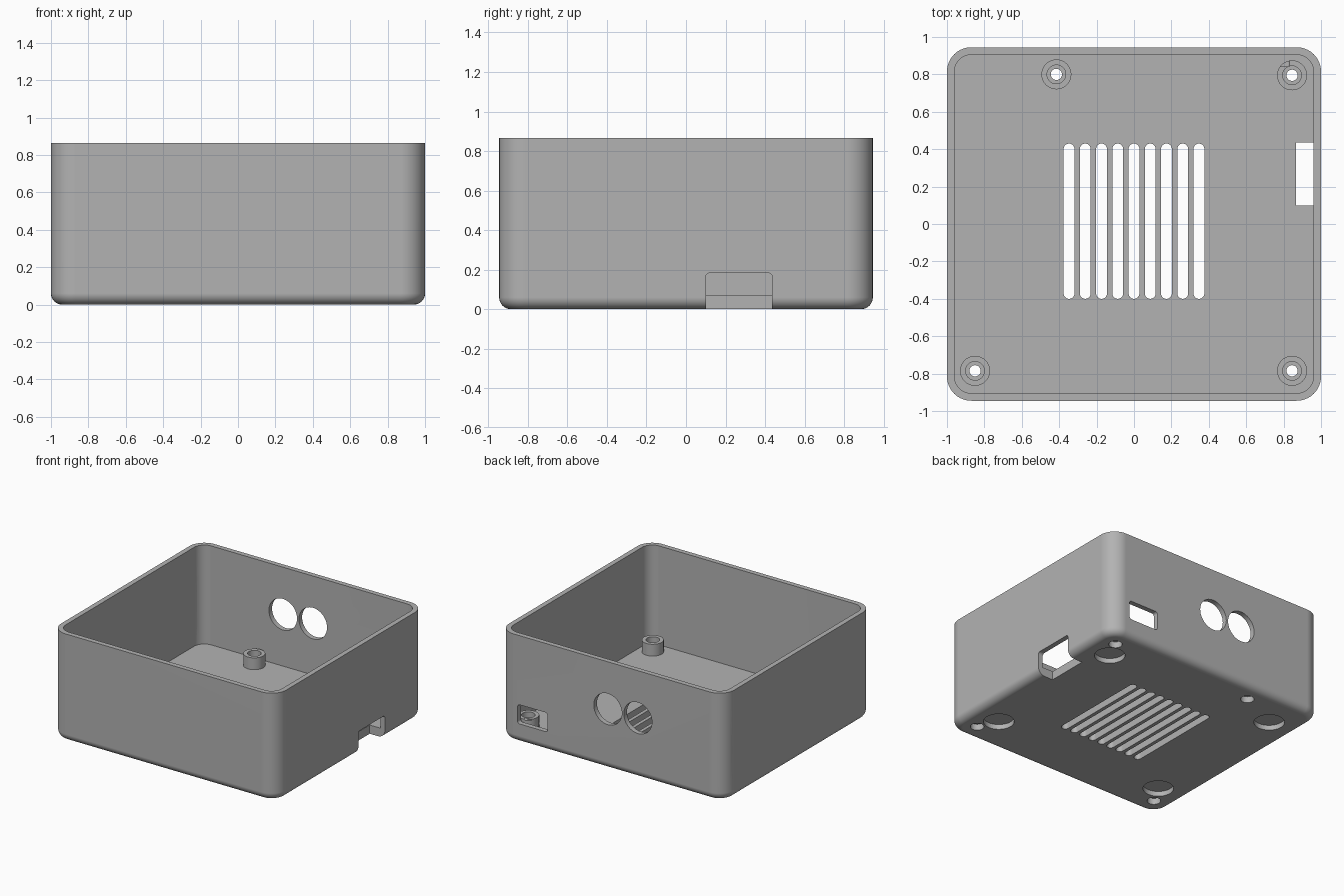
import bpy, bmesh, math
from mathutils import Matrix, Vector

if "Cube" in bpy.data.objects:
    bpy.data.objects.remove(bpy.data.objects["Cube"], do_unlink=True)

HX, HY, TOP = 1.0, 0.945, 0.865   # half sizes and height
WALL, FLOOR = 0.04, 0.07
CORNER, FILLET = 0.13, 0.06

grey = bpy.data.materials.new("plain grey")
grey.use_nodes = True
COLOUR = (0.45, 0.45, 0.45, 1)
grey.diffuse_color = COLOUR
grey.node_tree.nodes["Principled BSDF"].inputs["Base Color"].default_value = COLOUR

cutters = bpy.data.collections.new("cutters")
bpy.context.scene.collection.children.link(cutters)


def rounded_rect(hx, hy, r, steps=10):
    """Outline of a rectangle with round corners, counter-clockwise."""
    pts = []
    for k, (sx, sy) in enumerate([(1, 1), (-1, 1), (-1, -1), (1, -1)]):
        for i in range(steps + 1):
            a = (k + i / steps) * math.pi / 2
            pts.append((sx * (hx - r) + r * math.cos(a), sy * (hy - r) + r * math.sin(a)))
    return pts


def circle(r, n=40):
    return [(r * math.cos(i * math.tau / n), r * math.sin(i * math.tau / n)) for i in range(n)]


def loft(name, rings, matrix=None, collection=None):
    """Closed solid through a list of (outline, height) rings."""
    bm = bmesh.new()
    loops = [[bm.verts.new((x, y, z)) for x, y in pts] for pts, z in rings]
    for a, b in zip(loops, loops[1:]):
        for i in range(len(a)):
            j = (i + 1) % len(a)
            bm.faces.new((a[i], a[j], b[j], b[i]))
    bm.faces.new(loops[0][::-1])
    bm.faces.new(loops[-1])
    bmesh.ops.remove_doubles(bm, verts=bm.verts, dist=1e-5)
    if matrix:
        bm.transform(matrix)
    bmesh.ops.recalc_face_normals(bm, faces=bm.faces)
    mesh = bpy.data.meshes.new(name)
    bm.to_mesh(mesh)
    bm.free()
    mesh.materials.append(grey)
    obj = bpy.data.objects.new(name, mesh)
    (collection or bpy.context.scene.collection).objects.link(obj)
    return obj


def cut(name, outline, centre, depth, axis="z"):
    """Cutter prism through centre; on a wall the outline is (across, height)."""
    turn = {"z": Matrix(),
            "x": Matrix(((0, 0, 1), (1, 0, 0), (0, 1, 0))).to_4x4(),
            "y": Matrix(((1, 0, 0), (0, 0, 1), (0, 1, 0))).to_4x4()}[axis]
    obj = loft(name, [(outline, -depth / 2), (outline, depth / 2)],
               Matrix.Translation(Vector(centre)) @ turn, cutters)
    obj.hide_render = True
    return obj


def boolean(target, operation, **operand):
    mod = target.modifiers.new(operation.lower(), "BOOLEAN")
    mod.operation, mod.solver = operation, "EXACT"
    if "collection" in operand:
        mod.operand_type = "COLLECTION"
    for key, value in operand.items():
        setattr(mod, key, value)


# Open tray: filleted underside, straight walls, flat inner floor
rings = []
for i in range(9):
    a = i / 8 * math.pi / 2
    d = FILLET * (1 - math.sin(a))
    rings.append((rounded_rect(HX - d, HY - d, CORNER - d), FILLET * (1 - math.cos(a))))
inner = rounded_rect(HX - WALL, HY - WALL, CORNER - WALL)
rings += [(rounded_rect(HX, HY, CORNER), TOP), (inner, TOP), (inner, FLOOR)]
case = loft("case", rings)

# Standoffs with stepped screw holes
posts = bpy.data.collections.new("posts")
bpy.context.scene.collection.children.link(posts)
for x, y in [(-0.415, 0.8), (0.845, 0.795), (-0.85, -0.785), (0.845, -0.785)]:
    place = Matrix.Translation((x, y, 0))
    loft("standoff", [(circle(0.08), 0.04), (circle(0.08), 0.165)], place, posts).hide_render = True
    wide, thin = circle(0.05), circle(0.03)
    loft("screw_hole", [(wide, -0.05), (wide, 0.05), (thin, 0.05), (thin, 0.12),
                        (wide, 0.12), (wide, 0.25)], place, cutters).hide_render = True

# Foot recesses in the underside
for x in (-0.757, 0.772):
    for y in (-0.625, 0.643):
        cut("foot_recess", circle(0.113), (x, y, 0), 0.08)

# Floor vents
for i in range(-4, 5):
    cut("vent", rounded_rect(0.029, 0.415, 0.029), (i * 0.0868, 0.015, 0), 0.3)

# Left side notch through wall and floor edge
cut("side_notch", rounded_rect(0.168, 0.19, 0.02), (0.99, 0.268, -0.007), 0.25, "x")

# Back wall: small port, two round ports, shallow inner recess
cut("small_port", rounded_rect(0.133, 0.077, 0.02), (0.702, HY, 0.233), 0.2, "y")
for x in (0.033, -0.234):
    cut("round_port", circle(0.125, 48), (x, HY, 0.485), 0.2, "y")
cut("inner_recess", rounded_rect(0.58, 0.097, 0.005), (0.263, HY - WALL, 0.267), 0.03, "y")

# Right wall: three connector windows
for y0, y1, z0, z1 in [(0.48, 0.855, 0.21, 0.515), (0.085, 0.41, 0.215, 0.573),
                       (-0.34, 0.045, 0.215, 0.573)]:
    cut("window", rounded_rect((y1 - y0) / 2, (z1 - z0) / 2, 0.015),
        (-HX, (y0 + y1) / 2, (z0 + z1) / 2), 0.2, "x")

# Combine, then drop the helpers
boolean(case, "UNION", collection=posts)
boolean(case, "DIFFERENCE", collection=cutters)
bpy.context.view_layer.update()
graph = bpy.context.evaluated_depsgraph_get()
result = bpy.data.meshes.new_from_object(case.evaluated_get(graph))
case.modifiers.clear()
case.data = result
for group in (posts, cutters):
    for obj in list(group.objects):
        bpy.data.objects.remove(obj, do_unlink=True)
    bpy.data.collections.remove(group)
result.materials.clear()
result.materials.append(grey)
for face in result.polygons:
    face.material_index = 0

# Smooth rounded surfaces, crisp edges
bpy.ops.object.select_all(action="DESELECT")
case.select_set(True)
bpy.context.view_layer.objects.active = case
bpy.ops.object.shade_smooth_by_angle(angle=math.radians(30))
weighted = case.modifiers.new("weighted normals", "WEIGHTED_NORMAL")
weighted.keep_sharp = True
